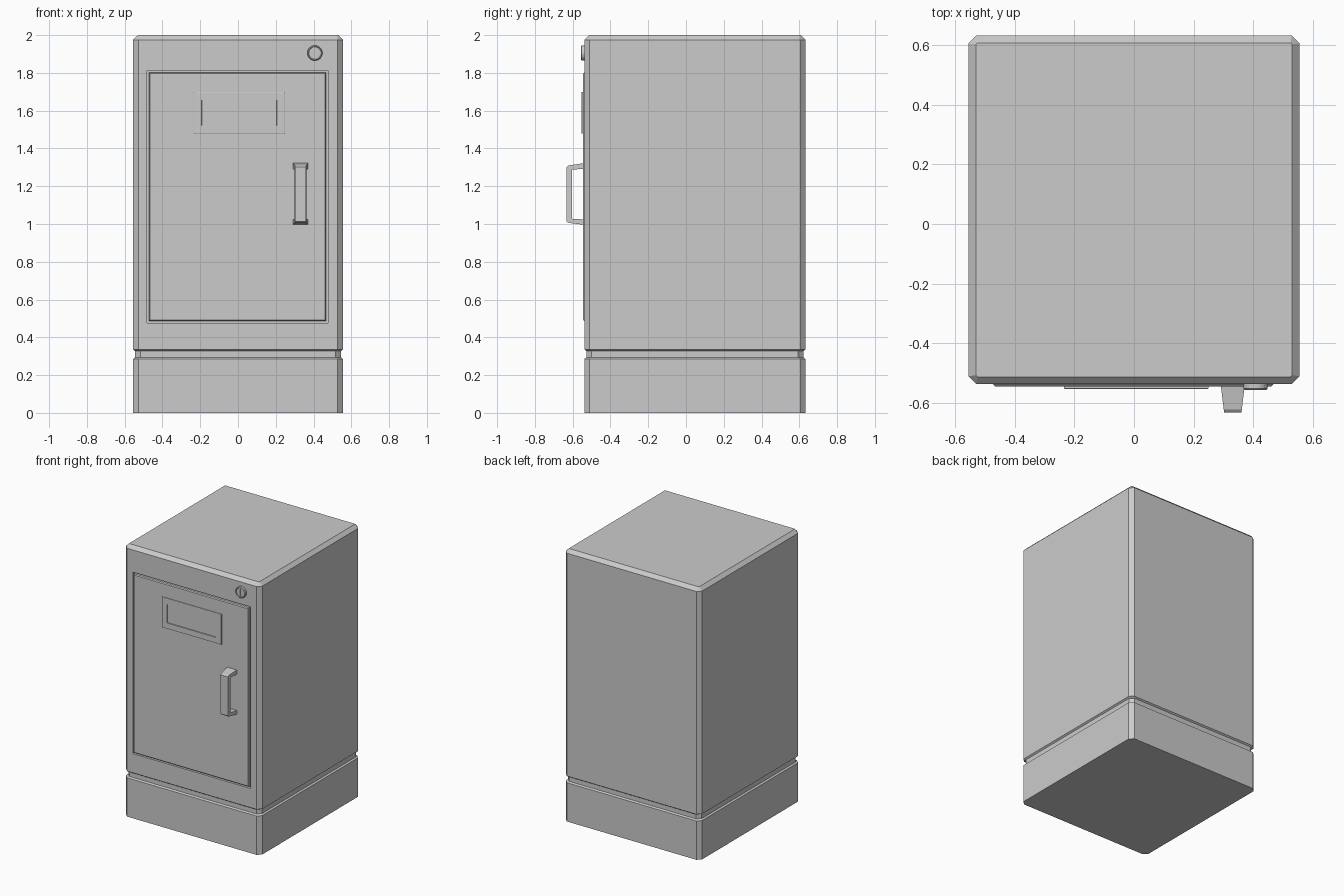
import bpy, bmesh, math
from mathutils import Matrix

if "Cube" in bpy.data.objects:
    bpy.data.objects.remove(bpy.data.objects["Cube"])

FRONT = -0.537   # front face of the cabinet
DOOR = -0.544    # front face of the door


def make(name, bm):
    bmesh.ops.recalc_face_normals(bm, faces=bm.faces)
    me = bpy.data.meshes.new(name)
    bm.to_mesh(me)
    bm.free()
    ob = bpy.data.objects.new(name, me)
    bpy.context.collection.objects.link(ob)
    return ob


def loft(name, rings):
    """Skin a stack of equal-length point rings and cap both ends."""
    bm = bmesh.new()
    vs = [[bm.verts.new(p) for p in r] for r in rings]
    n = len(rings[0])
    for a, b in zip(vs, vs[1:]):
        for i in range(n):
            j = (i + 1) % n
            bm.faces.new((a[i], a[j], b[j], b[i]))
    bm.faces.new(vs[0][::-1])
    bm.faces.new(vs[-1])
    return make(name, bm)


def rect(x0, x1, z0, z1, y, d=0.0):
    """Rectangle facing the front, shrunk by d."""
    return [(x0 + d, y, z0 + d), (x1 - d, y, z0 + d), (x1 - d, y, z1 - d), (x0 + d, y, z1 - d)]


def circle(x, z, r, y, n=24):
    return [(x + r * math.cos(2 * math.pi * i / n), y, z + r * math.sin(2 * math.pi * i / n))
            for i in range(n)]


def cut(ob, cutter):
    m = ob.modifiers.new("cut", 'BOOLEAN')
    m.operation = 'DIFFERENCE'
    m.solver = 'EXACT'
    m.object = cutter
    bpy.context.view_layer.objects.active = ob
    bpy.ops.object.modifier_apply(modifier=m.name)
    bpy.data.objects.remove(cutter)


def chamfered_ring(d, z, c=0.027):
    """Plan outline of the cabinet with chamfered corners, shrunk by d."""
    x, y0, y1 = 0.555 - d, FRONT + d, 0.632 - d
    return [(-x + c, y0, z), (x - c, y0, z), (x, y0 + c, z), (x, y1 - c, z),
            (x - c, y1, z), (-x + c, y1, z), (-x, y1 - c, z), (-x, y0 + c, z)]


# Cabinet body with plinth groove and chamfered top
cabinet = loft("cabinet_body", [chamfered_ring(d, z) for d, z in (
    (0, 0), (0, 0.286), (0.011, 0.294), (0.011, 0.327), (0, 0.335))]
    + [chamfered_ring(0, 1.975), chamfered_ring(0.025, 2.0, 0.005)])

# Door recess
cut(cabinet, loft("recess_cutter", [rect(-0.481, 0.476, 0.476, 1.812, y) for y in (-0.6, FRONT + 0.02)]))

# Door panel with a small chamfer
door = (-0.472, 0.467, 0.486, 1.803)
loft("door", [rect(*door, FRONT + 0.021), rect(*door, DOOR + 0.006), rect(*door, DOOR, 0.006)])

# Label holder: raised frame with a sunken card
label = (-0.235, 0.249, 1.478, 1.70)
loft("label_holder", [rect(*label, DOOR + 0.002), rect(*label, DOOR - 0.007), rect(*label, DOOR - 0.009, 0.003),
                      rect(*label, DOOR - 0.009, 0.043), rect(*label, DOOR - 0.003, 0.044)])

# Handle: U profile in side view, tapering in width towards its front
profile = [(DOOR + 0.002, 1.322), (-0.622, 1.31), (-0.632, 1.302), (-0.632, 1.014), (-0.622, 1.006),
           (DOOR + 0.002, 0.996), (DOOR + 0.002, 1.024), (-0.604, 1.028), (-0.604, 1.288), (DOOR + 0.002, 1.292)]


def half_width(y):
    return 0.029 + 0.011 * (y + 0.632) / 0.09


loft("handle", [[(0.331 + s * half_width(y), y, z) for y, z in profile] for s in (-1, 1)])

# Lock: round barrel with a rim and a key slot
lock = loft("lock", [circle(0.407, 1.905, r, y) for r, y in (
    (0.04, FRONT + 0.005), (0.04, -0.552), (0.036, -0.556), (0.034, -0.556), (0.032, -0.553))])
cut(lock, loft("slot_cutter", [rect(0.402, 0.412, 1.879, 1.931, y) for y in (-0.58, -0.546)]))
